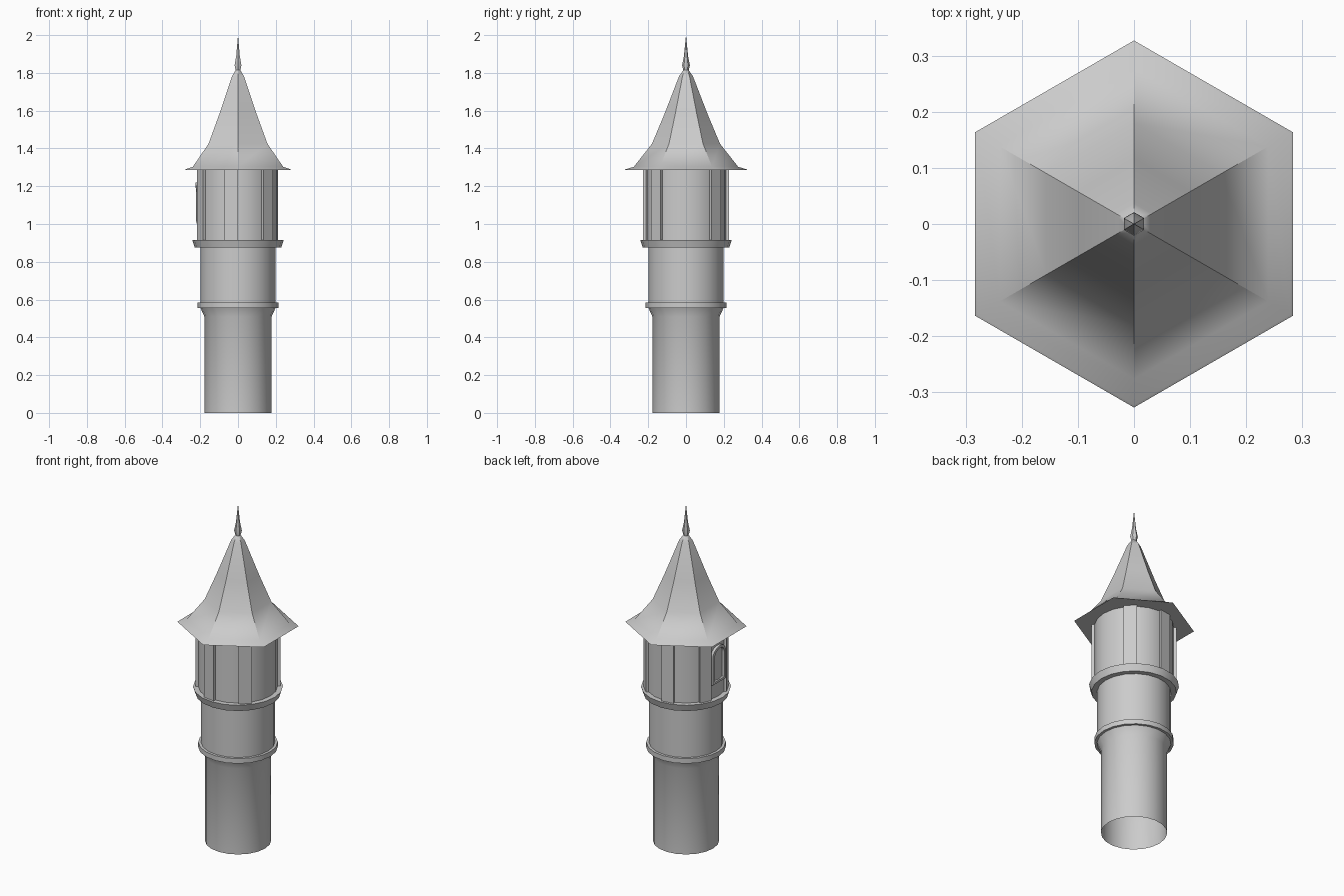
import bpy, bmesh
from math import sin, cos, pi, radians, sqrt

if "Cube" in bpy.data.objects:
    bpy.data.objects.remove(bpy.data.objects["Cube"])

SIDES = 20


def finish(name, bm, angle=35):
    bmesh.ops.recalc_face_normals(bm, faces=bm.faces)
    mesh = bpy.data.meshes.new(name)
    bm.to_mesh(mesh)
    bm.free()
    ob = bpy.data.objects.new(name, mesh)
    bpy.context.collection.objects.link(ob)
    bpy.ops.object.select_all(action='DESELECT')
    bpy.context.view_layer.objects.active = ob
    ob.select_set(True)
    bpy.ops.object.shade_smooth_by_angle(angle=radians(angle))
    return ob


def lathe(name, profile, n=SIDES, turn=0.0, angle=35):
    """Revolve (radius, z) points; radius 0 makes a single tip vertex."""
    bm = bmesh.new()
    rings = []
    for r, z in profile:
        if r == 0:
            rings.append([bm.verts.new((0, 0, z))] * n)
        else:
            rings.append([bm.verts.new((r * cos(turn + 2 * pi * i / n),
                                        r * sin(turn + 2 * pi * i / n), z)) for i in range(n)])
    for a, b in zip(rings, rings[1:]):
        for i in range(n):
            j = (i + 1) % n
            bm.faces.new(list(dict.fromkeys((a[i], a[j], b[j], b[i]))))
    return finish(name, bm, angle)


# Round shafts and bands
lathe("lower_shaft", [(.178, 0), (.178, .51), (.2, .558)], angle=28)
lathe("lower_band", [(.198, .556), (.214, .556), (.214, .585), (.198, .585)])
lathe("middle_shaft", [(.199, .58), (.199, .88)])
lathe("upper_band", [(.197, .875), (.229, .875), (.242, .915), (.21, .915)])
lathe("upper_wall", [(.213, .912), (.213, 1.287)])

# Raised wall strips, one facet wide, mirrored front to back
for k, deg in enumerate((36, 90, 144)):
    for side in (1, -1):
        bm = bmesh.new()
        bmesh.ops.create_cube(bm, size=1)
        for v in bm.verts:
            a = side * radians(deg + (18 if v.co.x > 0 else 0))
            r = .228 if v.co.y > 0 else .208
            v.co = (r * cos(a), r * sin(a), 1.286 if v.co.z > 0 else .912)
        finish(f"wall_strip_{k}_{'back' if side > 0 else 'front'}", bm)


# Arched window on the left side, bent to the wall
def arch(half, base):
    pts = [(-half, base)]
    pts += [(half * cos(t), 1.16 + half * sin(t)) for t in (pi - pi * i / 10 for i in range(11))]
    return pts + [(half, base)]


def on_wall(p, r):
    return (-sqrt(r * r - p[0] ** 2), p[0], p[1])


bm = bmesh.new()
outer, inner = arch(.06, 1.0), arch(.045, 1.015)
loops = [[bm.verts.new(on_wall(p, r)) for p in pts]
         for pts, r in ((outer, .207), (outer, .226), (inner, .226), (inner, .207))]
n = len(outer)
for a, b in zip(loops, loops[1:]):
    for i in range(n):
        j = (i + 1) % n
        bm.faces.new((a[i], a[j], b[j], b[i]))
finish("window_frame", bm)

# Flared six-sided roof with flat underside, and the spike on top
lathe("roof", [(0, 1.285), (.327, 1.285), (.322, 1.289), (.276, 1.303), (.18, 1.425),
               (.115, 1.58), (.037, 1.782), (.014, 1.815), (0, 1.82)],
      n=6, turn=pi / 6, angle=40)
lathe("spire", [(.011, 1.8), (.021, 1.84), (.011, 1.89), (0, 2.0)], n=6, turn=pi / 6)
